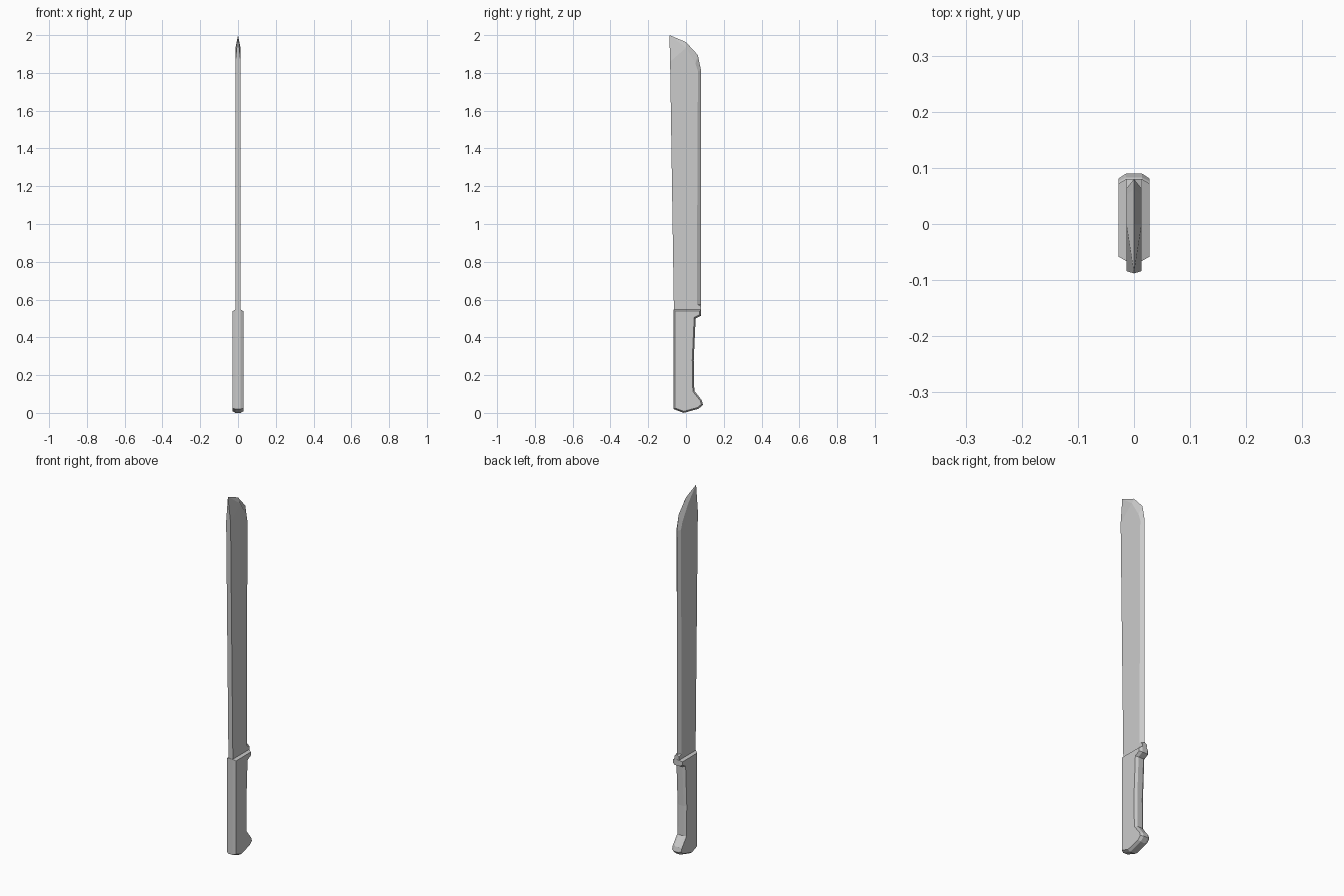
import bpy, bmesh

cube = bpy.data.objects.get("Cube")
if cube:
    bpy.data.objects.remove(cube)

grey = bpy.data.materials.new("light grey")
grey.use_nodes = True
colour = (0.6, 0.6, 0.6, 1)
grey.diffuse_color = colour
grey.node_tree.nodes["Principled BSDF"].inputs["Base Color"].default_value = colour


def finish(name, bm):
    bmesh.ops.remove_doubles(bm, verts=bm.verts, dist=0.0001)
    bmesh.ops.recalc_face_normals(bm, faces=bm.faces)
    mesh = bpy.data.meshes.new(name)
    bm.to_mesh(mesh)
    bm.free()
    mesh.materials.append(grey)
    obj = bpy.data.objects.new(name, mesh)
    bpy.context.collection.objects.link(obj)
    return obj


def face(bm, points):
    return bm.faces.new([bm.verts.new(p) for p in points])


# Blade: flat sides, ground cutting edge, tapered point and square heel
HALF = 0.0135
grind = [(0.057, 0.575), (0.063, 1.81), (0.05, 1.85), (0.0, 1.933)]
edge = [(0.08, 0.575), (0.08, 1.81), (0.063, 1.894), (0.0, 1.963)]
spine_low, spine_high = (-0.064, 0.54), (-0.084, 1.86)
heel_low, heel_high = (0.079, 0.54), (0.08, 0.565)
tip = (0, -0.088, 2.0)

bm = bmesh.new()
for side in (HALF, -HALF):
    def at(p):
        return (side, *p)

    def mid(p):
        return (0, *p)

    face(bm, [at(p) for p in [spine_low, heel_low, heel_high, *grind, spine_high]])
    face(bm, [at(grind[-1]), tip, at(spine_high)])
    for i in range(len(grind) - 1):
        face(bm, [at(grind[i]), mid(edge[i]), mid(edge[i + 1]), at(grind[i + 1])])
    face(bm, [at(grind[-1]), mid(edge[-1]), tip])
    face(bm, [at(grind[0]), at(heel_high), mid(edge[0])])

# Spine, heel and hidden lower end join the two sides
for low, high in [(spine_low, spine_high), (heel_low, heel_high), (spine_low, heel_low)]:
    face(bm, [(HALF, *low), (HALF, *high), (-HALF, *high), (-HALF, *low)])
for corner, end in [(spine_high, tip), (heel_high, (0, *edge[0]))]:
    face(bm, [(HALF, *corner), (-HALF, *corner), end])
finish("blade", bm)

# Handle: extruded grip outline with chamfered sides
outline = [(-0.066, 0.02), (-0.012, 0.0), (0.067, 0.022), (0.09, 0.043),
           (0.083, 0.068), (0.044, 0.117), (0.041, 0.28), (0.051, 0.5),
           (0.08, 0.515), (0.08, 0.547), (-0.066, 0.547)]
CORE, CHAMFER = 0.014, 0.008
bm = bmesh.new()
left = face(bm, [(CORE, *p) for p in outline])
right = face(bm, [(-CORE, *p) for p in reversed(outline)])
for a, b in zip(outline, outline[1:] + outline[:1]):
    face(bm, [(CORE, *a), (-CORE, *a), (-CORE, *b), (CORE, *b)])
bmesh.ops.remove_doubles(bm, verts=bm.verts, dist=0.0001)
bmesh.ops.recalc_face_normals(bm, faces=bm.faces)
sides = [f for f in bm.faces if len(f.verts) == len(outline)]
bmesh.ops.inset_individual(bm, faces=sides, thickness=CHAMFER,
                           depth=CORE, use_even_offset=True)
finish("handle", bm)
